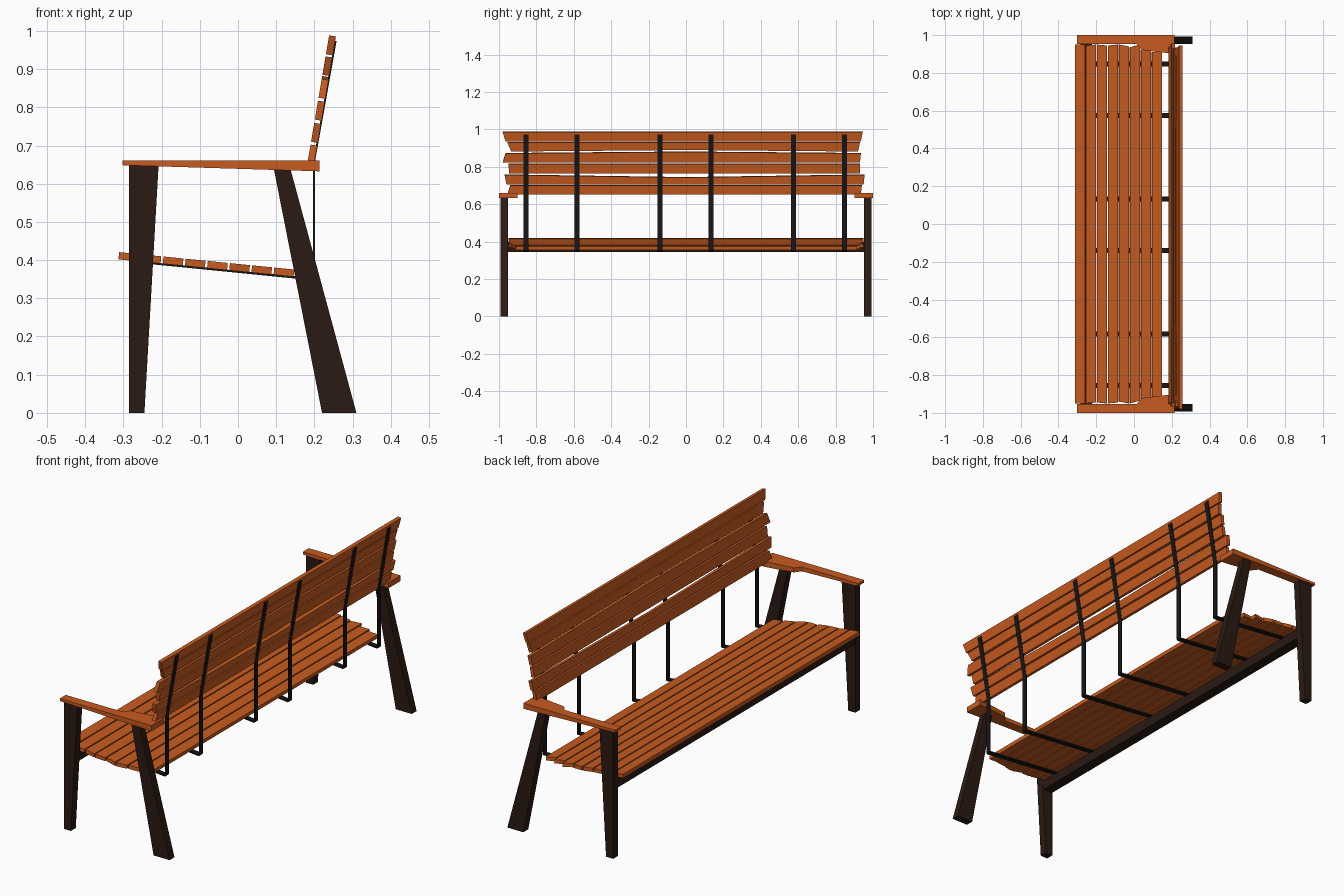
import bpy, bmesh
from mathutils import Vector

if "Cube" in bpy.data.objects:
    bpy.data.objects.remove(bpy.data.objects["Cube"])


def material(name, rgb):
    m = bpy.data.materials.new(name)
    m.diffuse_color = (*rgb, 1)
    m.use_nodes = True
    m.node_tree.nodes["Principled BSDF"].inputs["Base Color"].default_value = m.diffuse_color
    return m


WOOD = material("orange_wood", (0.58, 0.105, 0.014))
DARK = material("dark_wood", (0.024, 0.010, 0.006))
STEEL = material("black_steel", (0.009, 0.008, 0.008))


def prism(name, lower, upper, mat):
    """Solid between two matching outlines."""
    bm = bmesh.new()
    a = [bm.verts.new(p) for p in lower]
    b = [bm.verts.new(p) for p in upper]
    n = len(a)
    bm.faces.new(a[::-1])
    bm.faces.new(b)
    for i in range(n):
        j = (i + 1) % n
        bm.faces.new((a[i], a[j], b[j], b[i]))
    bmesh.ops.recalc_face_normals(bm, faces=bm.faces)
    me = bpy.data.meshes.new(name)
    bm.to_mesh(me)
    bm.free()
    me.materials.append(mat)
    ob = bpy.data.objects.new(name, me)
    bpy.context.collection.objects.link(ob)
    return ob


def extrude_y(name, profile, y0, y1, mat):
    return prism(name, [(x, y0, z) for x, z in profile],
                 [(x, y1, z) for x, z in profile], mat)


def slat(name, origin, along, normal, width, thick, ends, bow=(0, 0)):
    """Plank along y; ends = (y at low edge L, R, y at high edge L, R)."""
    o, u = Vector(origin), along * width
    l0, r0, l1, r1 = ends
    Y = Vector((0, 1, 0))
    pts = [o + Y * l0, o + along * bow[0], o + Y * r0,
           o + u + Y * r1, o + u + along * bow[1], o + u + Y * l1]
    return prism(name, pts, [p + normal * thick for p in pts], WOOD)


# Legs and armrests on both sides
front_leg = [(-0.285, 0), (-0.245, 0), (-0.208, 0.646), (-0.285, 0.648)]
back_leg = [(0.22, 0), (0.31, 0), (0.138, 0.636), (0.094, 0.638)]
arm = [(-0.302, 0.952), (0.015, 0.952), (0.04, 0.922), (0.15, 0.908),
       (0.214, 0.902), (0.214, 1.0), (-0.302, 1.0)]
for s, side in ((-1, "left"), (1, "right")):
    extrude_y("front_leg_" + side, front_leg, s * 0.953, s * 0.992, DARK)
    extrude_y("back_leg_" + side, back_leg, s * 0.953, s * 0.992, DARK)
    prism("armrest_" + side,
          [(x, s * y, 0.639 - 0.031 * (x - 0.0)) for x, y in arm],
          [(x, s * y, 0.661) for x, y in arm], WOOD)

# Front beam under the seat
extrude_y("front_beam", [(-0.282, 0.346), (-0.228, 0.346),
                         (-0.222, 0.391), (-0.282, 0.397)], -0.953, 0.953, DARK)

# Seat slats, sloping down to the back
along = Vector((0.995, 0, -0.099)).normalized()
normal = Vector((0.099, 0, 0.995)).normalized()
seat_start = Vector((-0.313, 0, 0.402))
seat_ends = [(0.95, 0.95), (0.95, 0.945), (0.945, 0.95), (0.95, 0.945),
             (0.94, 0.95), (0.95, 0.935), (0.93, 0.92), (0.915, 0.91)]
for i, (a, b) in enumerate(seat_ends):
    slat(f"seat_slat_{i + 1}", seat_start + along * 0.0583 * i, along, normal,
         0.0525, 0.019, (-a, b, -b, a))

# Backrest slats, leaning back, with uneven ends and edges
up = Vector((0.056, 0, 0.33)).normalized()
fwd = Vector((-0.33, 0, 0.056)).normalized()
back_slats = [
    # z low, width, (left low, right low, left high, right high), edge bow
    (0.651, 0.049, (-0.955, 0.935, -0.94, 0.94), (0, 0)),
    (0.707, 0.050, (-0.96, 0.95, -0.97, 0.955), (0, -0.014)),
    (0.765, 0.050, (-0.945, 0.93, -0.95, 0.93), (0.0, 0)),
    (0.822, 0.050, (-0.98, 0.93, -0.965, 0.935), (0, 0.008)),
    (0.882, 0.049, (-0.935, 0.92, -0.955, 0.93), (0.008, 0)),
    (0.936, 0.050, (-0.965, 0.935, -0.98, 0.945), (0, 0)),
]
for i, (z, w, ends, bow) in enumerate(back_slats):
    x = 0.201 + (z - 0.66) * 0.17
    slat(f"back_slat_{i + 1}", (x, 0, z), up, fwd, w, 0.018, ends, bow)

# Bent steel straps carrying seat and back
strap = [(-0.285, 0.395), (0.197, 0.347), (0.202, 0.352), (0.202, 0.66),
         (0.258, 0.973), (0.253, 0.974), (0.197, 0.66), (0.197, 0.353),
         (-0.285, 0.400)]
for i, y in enumerate((-0.855, -0.583, -0.140, 0.133, 0.575, 0.848)):
    extrude_y(f"strap_{i + 1}", strap, y - 0.0135, y + 0.0135, STEEL)
